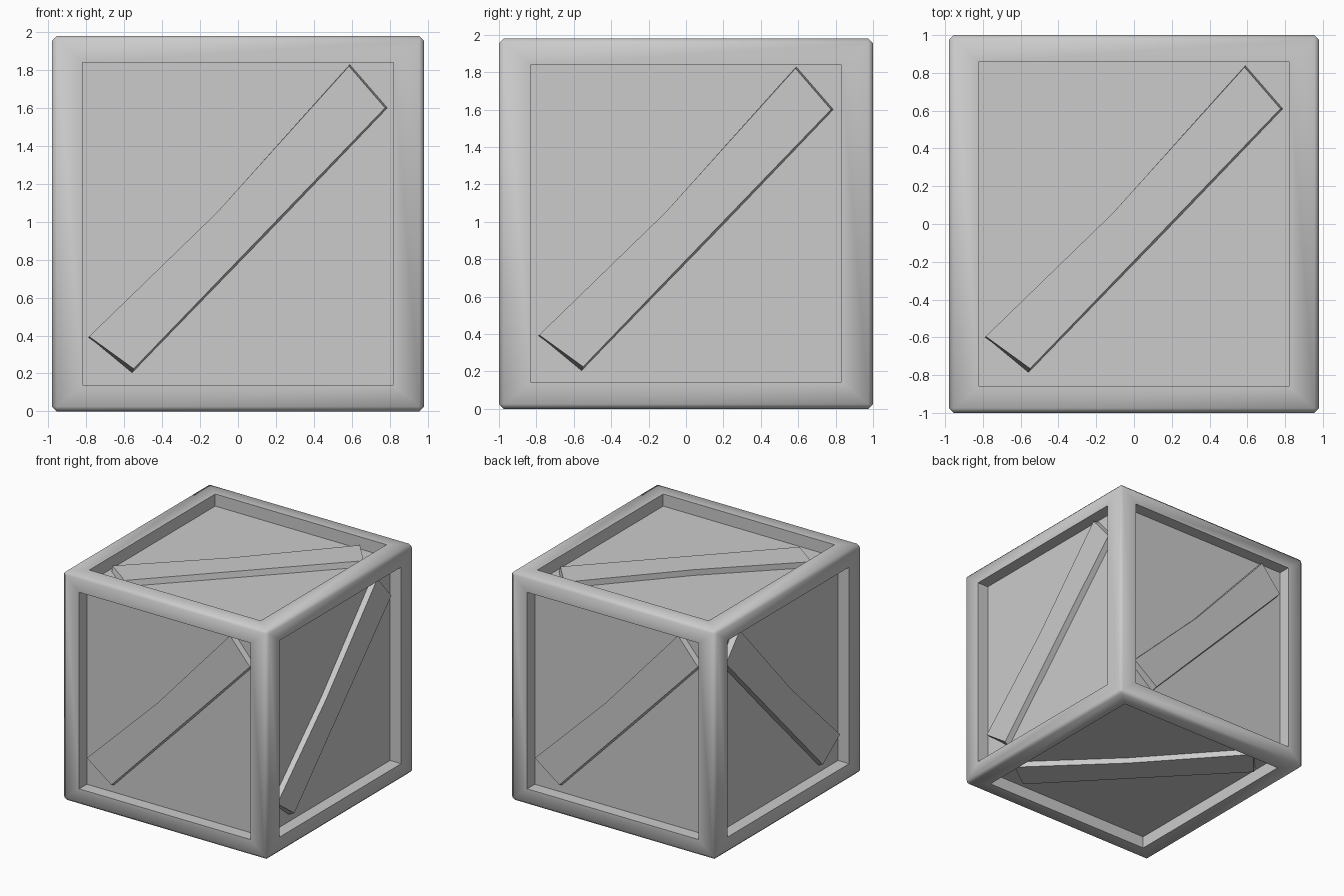
import bpy, bmesh
from math import radians
from mathutils import Vector

if "Cube" in bpy.data.objects:
    bpy.data.objects.remove(bpy.data.objects["Cube"])

HALF = Vector((0.98, 1.0, 0.99))      # half size of the crate
CENTRE = Vector((0, 0, 0.99))
DEPTH = 0.105                         # panel recess


def add_object(name, bm):
    bmesh.ops.recalc_face_normals(bm, faces=bm.faces)
    mesh = bpy.data.meshes.new(name)
    bm.to_mesh(mesh)
    bm.free()
    ob = bpy.data.objects.new(name, mesh)
    bpy.context.collection.objects.link(ob)
    return ob


# Crate body: chamfered box with a recessed panel on every side
bm = bmesh.new()
bmesh.ops.create_cube(bm, size=2)
bmesh.ops.scale(bm, vec=HALF, verts=bm.verts)
bmesh.ops.bevel(bm, geom=bm.edges[:], offset=0.025, segments=1, affect='EDGES')
sides = [f for f in bm.faces if f.calc_area() > 1]
bmesh.ops.inset_individual(bm, faces=sides, thickness=0.12)
openings = {0: (0, 0.83, 0.85), 1: (0.82, 0, 0.85), 2: (0.82, 0.86, 0)}
for f in sides:
    n = f.normal.copy()
    axis = max(range(3), key=lambda i: abs(n[i]))
    for v in f.verts:
        for i in range(3):
            if i != axis:
                v.co[i] = openings[axis][i] * (1 if v.co[i] > 0 else -1)
for f in bmesh.ops.extrude_discrete_faces(bm, faces=sides)["faces"]:
    f.normal_update()
    n = f.normal.copy()
    bmesh.ops.translate(bm, vec=-n * DEPTH, verts=f.verts[:])
bmesh.ops.translate(bm, vec=CENTRE, verts=bm.verts)
body = add_object("crate_frame", bm)
bpy.context.view_layer.objects.active = body
body.select_set(True)
bpy.ops.object.shade_smooth_by_angle(angle=radians(60))
body.select_set(False)

# Diagonal brace outlines: outer foot and slightly smaller face
FOOT = [(-0.79, -0.60), (-0.56, -0.79), (0.12, -0.09),
        (0.79, 0.61), (0.59, 0.84), (-0.11, 0.06)]
FACE = [(-0.785, -0.595), (-0.55, -0.765), (0.11, -0.08),
        (0.775, 0.61), (0.585, 0.83), (-0.11, 0.06)]


def brace(name, u, v, n):
    u, v, n = Vector(u), Vector(v), Vector(n)
    reach = abs(n.dot(HALF))
    bm = bmesh.new()
    rings = []
    for outline, h in ((FOOT, reach - DEPTH - 0.01), (FACE, reach - 0.055)):
        rings.append([bm.verts.new(CENTRE + u * a + v * b + n * h)
                      for a, b in outline])
    low, high = rings
    # two quads per cap, split at the bend
    for r in rings:
        bm.faces.new((r[0], r[1], r[2], r[5]))
        bm.faces.new((r[2], r[3], r[4], r[5]))
    for i in range(6):
        j = (i + 1) % 6
        bm.faces.new((low[i], low[j], high[j], high[i]))
    add_object(name, bm)


X, Y, Z = (1, 0, 0), (0, 1, 0), (0, 0, 1)
NX, NY, NZ = (-1, 0, 0), (0, -1, 0), (0, 0, -1)
brace("front_brace", X, Z, NY)
brace("back_brace", NX, Z, Y)
brace("right_brace", Y, Z, X)
brace("left_brace", Y, Z, NX)
brace("top_brace", X, Y, Z)
brace("bottom_brace", NX, Y, NZ)
